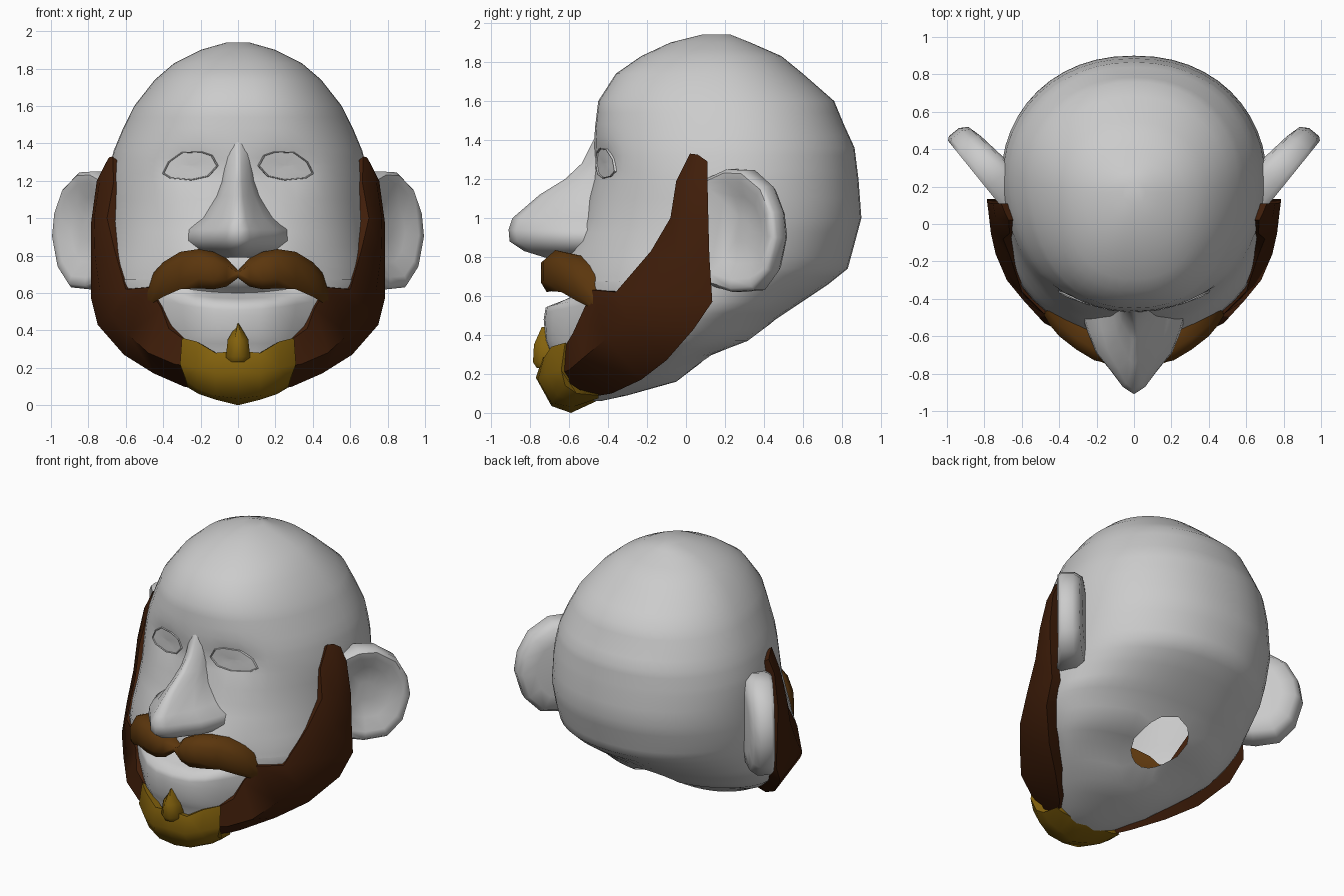
import bpy, bmesh, math
from mathutils import Vector
from mathutils.bvhtree import BVHTree

cube = bpy.data.objects.get("Cube")
if cube:
    bpy.data.objects.remove(cube, do_unlink=True)


def material(name, rgb):
    m = bpy.data.materials.new(name)
    m.use_nodes = True
    m.diffuse_color = (*rgb, 1)
    m.node_tree.nodes["Principled BSDF"].inputs["Base Color"].default_value = (*rgb, 1)
    return m


skin = material("pale_grey", (0.6, 0.6, 0.6))
dark_brown = material("dark_brown", (0.052, 0.013, 0.003))
mid_brown = material("mid_brown", (0.105, 0.037, 0.004))
gold = material("dark_gold", (0.235, 0.125, 0.004))


def loft(rings, start=True, end=True):
    """Skin a list of closed rings that all have the same point count."""
    bm = bmesh.new()
    rows = [[bm.verts.new(p) for p in r] for r in rings]
    n = len(rows[0])
    for a, b in zip(rows, rows[1:]):
        for i in range(n):
            j = (i + 1) % n
            bm.faces.new((a[i], a[j], b[j], b[i]))
    if start:
        bm.faces.new(rows[0])
    if end:
        bm.faces.new(rows[-1])
    bmesh.ops.recalc_face_normals(bm, faces=bm.faces)
    return bm


def finish(bm, name, mat, mirror=False, angle=50):
    me = bpy.data.meshes.new(name)
    bm.to_mesh(me)
    bm.free()
    me.materials.append(mat)
    ob = bpy.data.objects.new(name, me)
    bpy.context.collection.objects.link(ob)
    bpy.ops.object.select_all(action='DESELECT')
    ob.select_set(True)
    bpy.context.view_layer.objects.active = ob
    bpy.ops.object.shade_smooth_by_angle(angle=math.radians(angle))
    if mirror:
        ob.modifiers.new("Mirror", 'MIRROR').use_clip = True
    return ob


# Head: height, front y, back y, half width, widest y, muzzle bulge
keys = [
    (.06, -.60, -.44, .08, -.52, 0), (.09, -.62, -.30, .19, -.42, 0),
    (.16, -.63, -.05, .34, -.3, .03), (.29, -.61, .12, .52, -.08, .08),
    (.37, -.60, .33, .61, -.03, .12), (.48, -.60, .46, .69, 0, .13),
    (.54, -.60, .55, .71, .05, .12), (.60, -.60, .64, .72, .05, -.04),
    (.66, -.60, .73, .72, .08, .03), (.74, -.59, .83, .72, .12, .05),
    (.85, -.57, .86, .715, .2, .02), (1.0, -.52, .9, .71, .25, 0),
    (1.2, -.48, .885, .70, .25, 0), (1.28, -.48, .875, .685, .25, 0),
    (1.36, -.475, .865, .665, .25, 0), (1.48, -.465, .81, .615, .25, 0),
    (1.6, -.45, .76, .555, .23, 0), (1.74, -.36, .6, .445, .2, 0),
    (1.83, -.23, .49, .34, .18, 0), (1.9, -.08, .33, .2, .17, 0),
    (1.94, .08, .23, .06, .17, 0)]
SEG = 48


def head_ring(z, front, back, w, yc, bulge):
    ring = []
    for i in range(SEG):
        t = math.tau * i / SEG
        s, c = math.sin(t), math.cos(t)
        x = math.copysign(abs(s) ** (.85 if c < 0 else .92), s) * w
        y = yc + c * ((yc - front) if c < 0 else (back - yc))
        h = z
        if c < 0:
            y -= bulge * math.exp(-(x / .32) ** 4)
            # Eye sockets
            y += .045 * math.exp(-((abs(x) - .24) / .14) ** 2 - ((z - 1.27) / .09) ** 2)
            if .5 < z < .65:
                h += .3 * min(abs(x), .38) ** 2
        ring.append((x, y, h))
    return ring


rings = []
for a, b in zip(keys, keys[1:]):
    for t in (0, .5):
        rings.append(head_ring(*[p + (q - p) * t for p, q in zip(a, b)]))
rings.append(head_ring(*keys[-1]))
head = loft(rings)
tree = BVHTree.FromBMesh(head)

# Open neck hole under the back of the head
HOLE, R = Vector((0, .25)), .18
inside = [f for f in head.faces
          if f.calc_center_median().z < .6 and (f.calc_center_median().xy - HOLE).length < R]
bmesh.ops.delete(head, geom=inside, context='FACES')
for v in head.verts:
    if v.is_boundary:
        d = (v.co.xy - HOLE).normalized() * R + HOLE
        v.co = tree.ray_cast(Vector((d.x, d.y, -1)), Vector((0, 0, 1)))[0]
finish(head, "head", skin, angle=60)

# Nose: height, half width, tip y
nose = []
shape = [(1.2, 0), (1, .32), (.82, .55), (.5, .75), (.25, .92), (0, 1)]
for z, w, tip in [(1.44, .05, -.455), (1.36, .06, -.495), (1.28, .07, -.535), (1.2, .08, -.62),
                  (1.12, .105, -.75), (1.0, .17, -.89), (.94, .24, -.91), (.88, .25, -.905),
                  (.83, .21, -.83), (.79, .11, -.70)]:
    half = [(w * u, -.42 + (tip + .42) * v, z) for u, v in shape]
    nose.append(half + [(-x, y, h) for x, y, h in half[-2::-1]])
finish(loft(nose), "nose", skin, angle=65)

# Eyes: shallow eyeballs with a fine lid edge
almond = [(.11, 1.28), (.14, 1.335), (.2, 1.355), (.3, 1.35), (.37, 1.3),
          (.4, 1.24), (.36, 1.215), (.25, 1.205), (.16, 1.225)]
eye = []
for scale, push in [(1.06, .01), (1.02, -.01), (.98, -.01), (.96, -.003), (.5, -.012), (.1, -.014)]:
    ring = []
    for x, z in almond:
        x, z = .255 + (x - .255) * scale, 1.28 + (z - 1.28) * scale
        hit = tree.ray_cast(Vector((x, -2, z)), Vector((0, 1, 0)))[0]
        ring.append((x, hit.y + push, z))
    eye.append(ring)
finish(loft(eye, start=False), "eyes", skin, mirror=True, angle=40)

# Ears: flared cups, thicker at the root (outline is distance outward, height)
outline = [(-.06, 1.2), (.08, 1.25), (.2, 1.245), (.33, 1.16), (.4, 1.03), (.42, .9),
           (.37, .73), (.27, .63), (.12, .62), (-.06, .66)]
ear = []
for scale, depth in [(.6, -.14), (.9, -.13), (1, -.09), (1, -.02), (.94, 0), (.8, -.005), (.55, -.04), (.2, -.05)]:
    ring = []
    for u, z in outline:
        u, z = .15 + (u - .15) * scale, .94 + (z - .94) * scale
        d = depth * (1.4 - u)
        ring.append((.74 + .63 * u + .78 * d, .13 + .78 * u - .63 * d, z))
    ear.append(ring)
finish(loft(ear), "ears", skin, mirror=True, angle=60)


def shell(rows, centre, k):
    """Give each row of outer points a matching inner row drawn towards a centre."""
    c = Vector(centre)
    return [[Vector(p) for p in r] + [c + (Vector(p) - c) * k for p in reversed(r)] for r in rows]


# Beard: front edge, outer middle and back edge, from sideburn to chin
beard = [
    [(.67, .02, 1.33), (.69, .06, 1.325), (.71, .11, 1.29)],
    [(.665, -.05, 1.19), (.74, .03, 1.2), (.755, .11, 1.2)],
    [(.70, -.08, 1.0), (.77, 0, 1.0), (.785, .115, .98)],
    [(.66, -.18, .83), (.765, -.05, .8), (.785, .12, .8)],
    [(.60, -.36, .62), (.74, -.16, .62), (.785, .135, .57)],
    [(.48, -.48, .63), (.68, -.3, .48), (.75, .04, .43)],
    [(.41, -.53, .52), (.59, -.41, .38), (.61, -.1, .27)],
    [(.37, -.58, .41), (.48, -.53, .28), (.45, -.23, .17)],
    [(.30, -.61, .36), (.34, -.6, .22), (.29, -.38, .1)],
    [(.2, -.63, .3), (.2, -.66, .2), (.2, -.5, .08)]]
finish(loft(shell(beard, (0, .1, .75), .89)), "beard", dark_brown, mirror=True)

# Goatee wrapping the chin, in columns from the middle outward
goatee = [
    [(0, -.735, .29), (0, -.77, .18), (0, -.69, .035), (0, -.59, 0), (0, -.46, .06)],
    [(.12, -.73, .28), (.12, -.76, .17), (.12, -.69, .05), (.12, -.58, .03), (.12, -.46, .075)],
    [(.22, -.69, .34), (.22, -.72, .2), (.22, -.66, .09), (.21, -.58, .06), (.2, -.45, .075)],
    [(.3, -.62, .36), (.31, -.64, .22), (.28, -.62, .14), (.27, -.56, .1), (.26, -.45, .09)]]
finish(loft(shell(goatee, (0, -.45, .22), .85), start=False), "goatee", gold, mirror=True)

# Pointed tuft below the lip
tuft = []
for z, w, y in [(.23, .055, -.765), (.26, .065, -.785), (.35, .055, -.78), (.44, .004, -.74)]:
    tuft.append([(w, -.68, z), (w, y + .04, z), (w * .35, y, z),
                 (-w * .35, y, z), (-w, y + .04, z), (-w, -.68, z)])
finish(loft(tuft), "chin_tuft", gold)

# Moustache: x, top, bottom, front y
moustache = []
for x, top, low, y in [(0, .72, .68, -.70), (.06, .785, .635, -.735), (.13, .82, .62, -.745),
                       (.21, .835, .625, -.73), (.31, .82, .62, -.67),
                       (.4, .765, .58, -.60), (.45, .71, .55, -.54), (.485, .62, .54, -.48)]:
    h = top - low
    moustache.append([(x, y + .16, top - .1 * h), (x, y + .06, top), (x, y, top - .25 * h),
                      (x, y, low + .25 * h), (x, y + .03, low), (x, y + .16, low + .1 * h)])
finish(loft(moustache, start=False), "moustache", mid_brown, mirror=True, angle=70)
